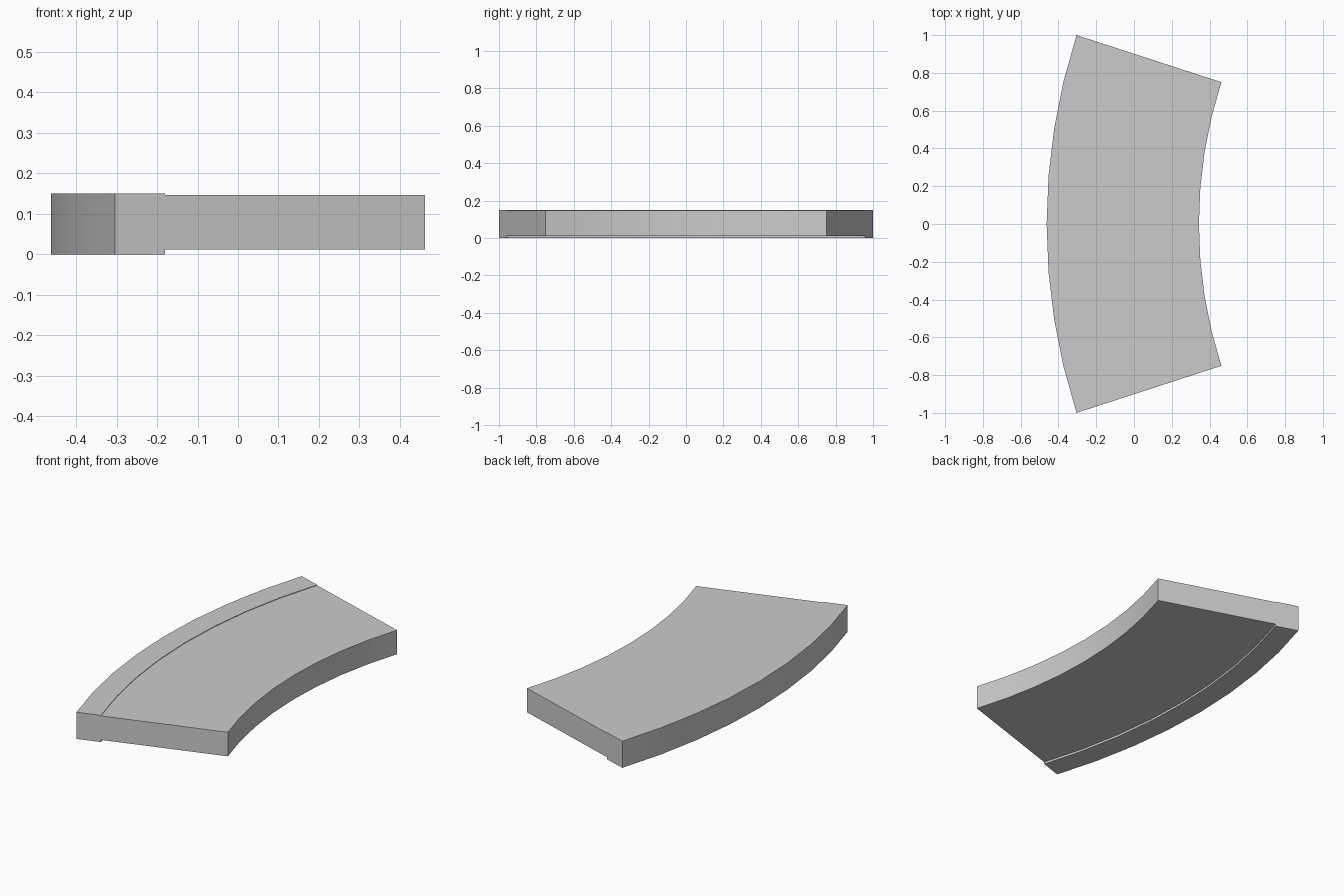
import bpy, bmesh
from math import radians, sin, cos
from mathutils import Vector

if "Cube" in bpy.data.objects:
    bpy.data.objects.remove(bpy.data.objects["Cube"])

HALF = radians(18)           # half of the bend angle
STEPS = 8
R_OUT, R_KERB, R_IN = 3.236, 3.1055, 2.43
CX = (R_OUT + R_IN * cos(HALF)) / 2   # arc centre, so the piece is centred on x

# Cross-section (radius, height): raised kerb on the outside, thinner slab inside
profile = [(R_OUT, 0), (R_KERB, 0), (R_KERB, 0.012), (R_IN, 0.012),
           (R_IN, 0.147), (R_KERB, 0.147), (R_KERB, 0.15), (R_OUT, 0.15)]

bm = bmesh.new()
rings = []
for i in range(STEPS + 1):
    a = -HALF + 2 * HALF * i / STEPS
    rings.append([bm.verts.new((CX - r * cos(a), r * sin(a), z)) for r, z in profile])

# Swept walls
n = len(profile)
for a, b in zip(rings, rings[1:]):
    for k in range(n):
        j = (k + 1) % n
        bm.faces.new((a[k], a[j], b[j], b[k]))

# End caps
for ring in (rings[0], rings[-1]):
    bm.faces.new(ring)
bmesh.ops.recalc_face_normals(bm, faces=bm.faces)

mesh = bpy.data.meshes.new("curved_pavement")
bm.to_mesh(mesh)
bm.free()
obj = bpy.data.objects.new("curved_pavement", mesh)
bpy.context.collection.objects.link(obj)

# Smooth along the bend, sharp at the corners
bpy.context.view_layer.objects.active = obj
obj.select_set(True)
bpy.ops.object.shade_smooth_by_angle(angle=radians(30))
